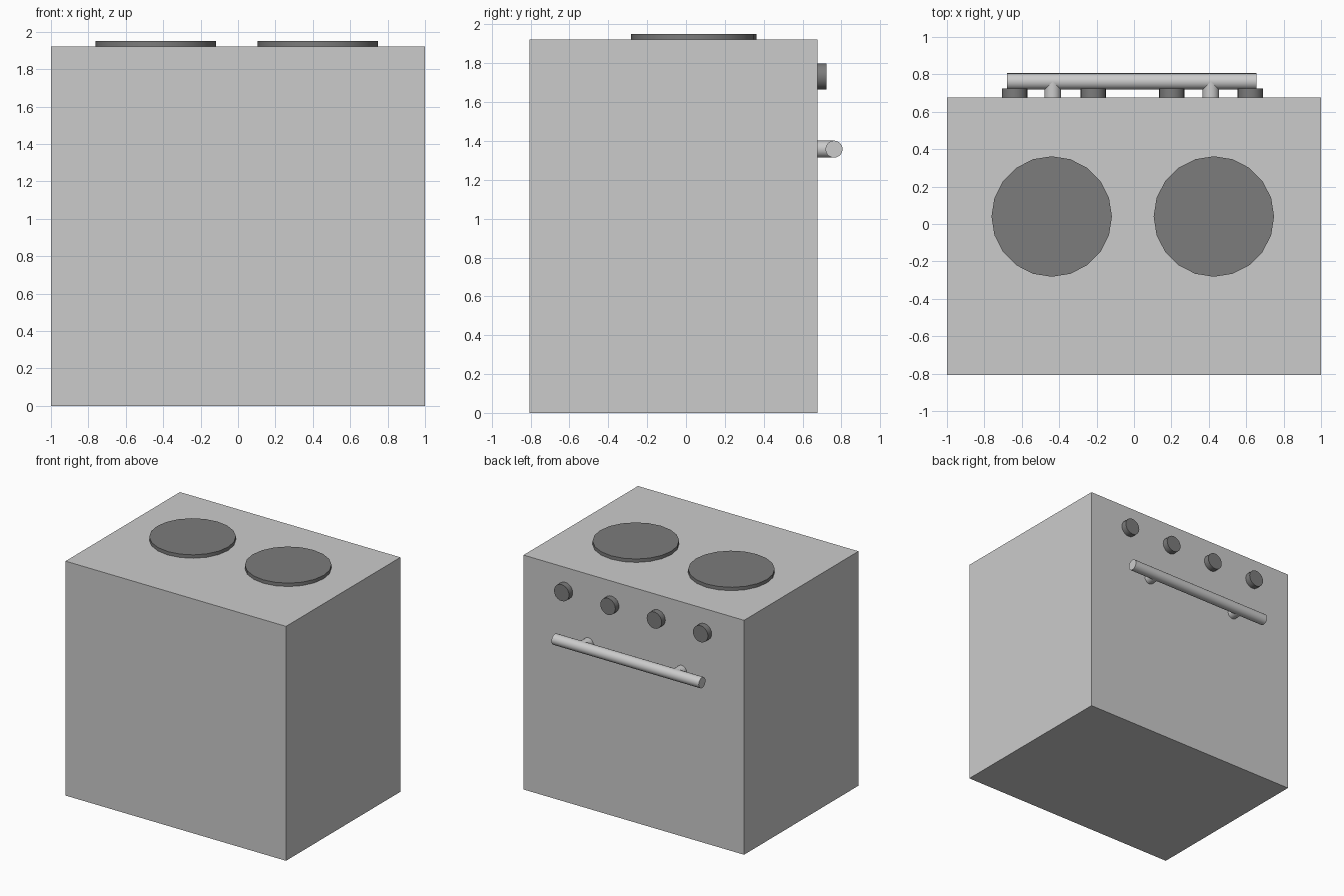
import bpy
from math import pi

if "Cube" in bpy.data.objects:
    bpy.data.objects.remove(bpy.data.objects["Cube"])

dark = bpy.data.materials.new("dark_grey")
dark.diffuse_color = (0.2, 0.2, 0.2, 1)
dark.use_nodes = True
dark.node_tree.nodes["Principled BSDF"].inputs["Base Color"].default_value = dark.diffuse_color

BACK, FRONT, TOP = -0.806, 0.676, 1.922   # body limits; the controls sit on the +y side
BAR_Y, BAR_Z, BAR_R = 0.762, 1.358, 0.044


def cylinder(name, centre, radius, length, rot=(0, 0, 0), mat=None):
    bpy.ops.mesh.primitive_cylinder_add(vertices=20, radius=radius, depth=length,
                                        location=centre, rotation=rot)
    ob = bpy.context.object
    ob.name = name
    bpy.ops.object.shade_smooth_by_angle()
    if mat:
        ob.data.materials.append(mat)


# Oven body
bpy.ops.mesh.primitive_cube_add(size=1, location=(0, (BACK + FRONT) / 2, TOP / 2))
body = bpy.context.object
body.name = "oven_body"
body.scale = (2, FRONT - BACK, TOP)
bpy.ops.object.transform_apply(location=False, rotation=False, scale=True)

# Hot plates, sunk slightly into the top
for side, x in (("left", -0.44), ("right", 0.427)):
    cylinder(f"hot_plate_{side}", (x, 0.04, TOP + 0.003), 0.322, 0.05, mat=dark)

# Control knobs
for i in range(4):
    cylinder(f"knob_{i + 1}", (-0.638 + i * 0.42, FRONT + 0.013, 1.732), 0.068, 0.07,
             (pi / 2, 0, 0), dark)

# Door handle bar and its two posts
cylinder("handle_bar", (-0.012, BAR_Y, BAR_Z), BAR_R, 1.335, (0, pi / 2, 0))
for side, x in (("left", -0.435), ("right", 0.411)):
    start = FRONT - 0.02
    cylinder(f"handle_post_{side}", (x, (start + BAR_Y) / 2, BAR_Z), BAR_R, BAR_Y - start,
             (pi / 2, 0, 0))
